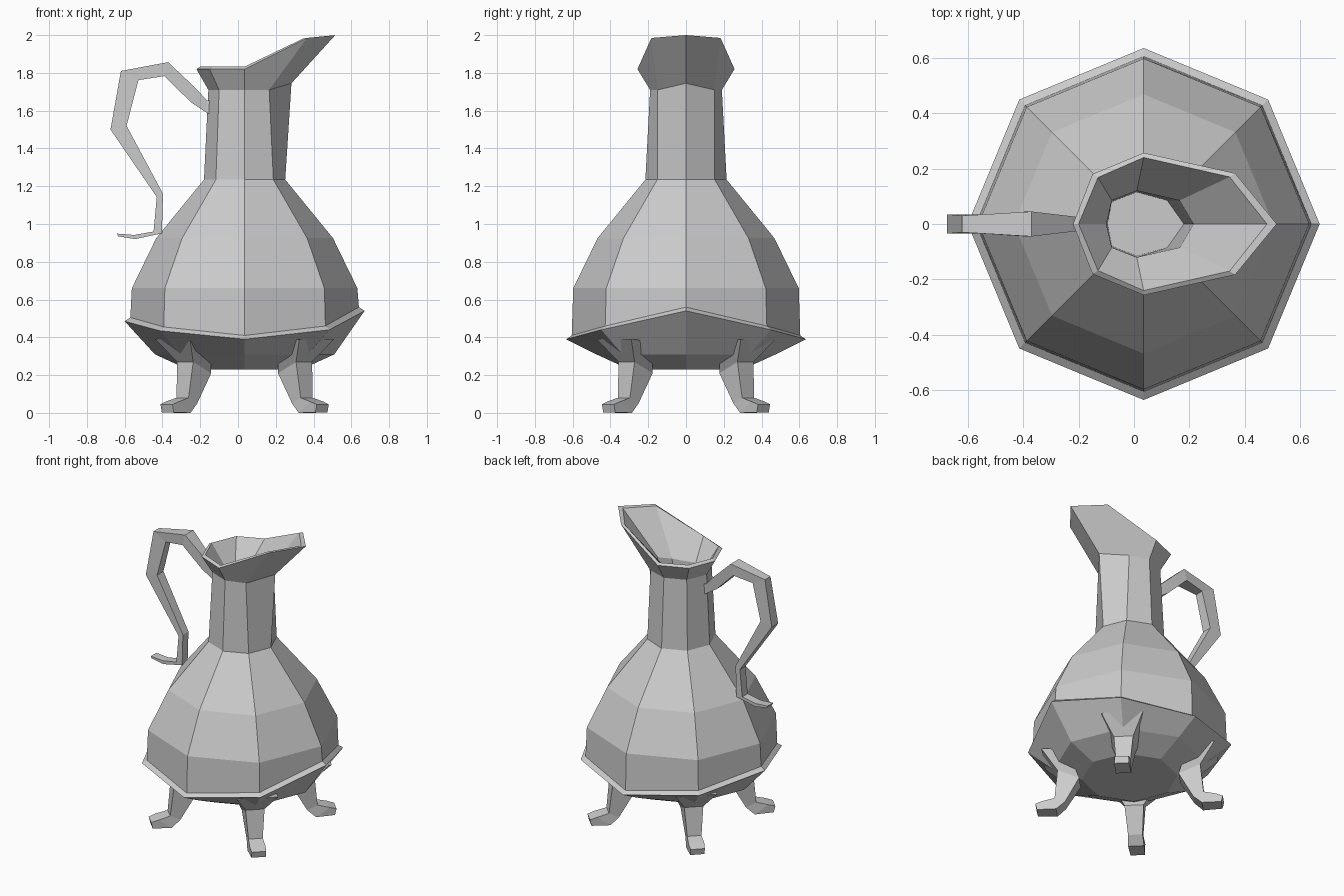
import bpy, bmesh, math

CX = 0.035  # axis of the vessel


def loft(name, rings, cap=True):
    """Skin a list of equal-length point rings with quads and close both ends."""
    bm = bmesh.new()
    loops = [[bm.verts.new(p) for p in ring] for ring in rings]
    n = len(loops[0])
    for a, b in zip(loops, loops[1:]):
        for i in range(n):
            j = (i + 1) % n
            bm.faces.new((a[i], a[j], b[j], b[i]))
    if cap:
        bm.faces.new(loops[0][::-1])
        bm.faces.new(loops[-1])
    bmesh.ops.recalc_face_normals(bm, faces=bm.faces)
    me = bpy.data.meshes.new(name)
    bm.to_mesh(me)
    bm.free()
    ob = bpy.data.objects.new(name, me)
    bpy.context.collection.objects.link(ob)
    return ob


def mirrored(half):
    """Complete an octagon from its five points between +x and -x."""
    return half + [(x, -y, z) for x, y, z in half[3:0:-1]]


def octagon(r, zs):
    if not isinstance(zs, list):
        zs = [zs] * 5
    return mirrored([(CX + r * math.cos(i * math.pi / 4),
                      r * math.sin(i * math.pi / 4), zs[i]) for i in range(5)])


# Vessel: wavy rim, faceted belly, neck, pouring lip and hollow mouth
rim = [0.54, 0.44, 0.39, 0.435, 0.485]
vessel = [
    octagon(0.30, 0.23),
    octagon(0.475, 0.31),
    octagon(0.635, rim),
    octagon(0.605, [z + 0.02 for z in rim]),
    octagon(0.597, 0.66),
    octagon(0.468, 0.925),
    octagon(0.215, 1.235),
    mirrored([(0.283, 0, 1.745), (0.165, 0.15, 1.71), (CX, 0.19, 1.71),
              (-0.10, 0.135, 1.71), (-0.157, 0, 1.71)]),
    mirrored([(0.515, 0, 2.0), (0.365, 0.183, 1.985), (CX, 0.257, 1.82),
              (-0.15, 0.18, 1.82), (-0.22, 0, 1.82)]),
    mirrored([(0.48, 0, 1.995), (0.345, 0.17, 1.982), (CX, 0.24, 1.833),
              (-0.13, 0.168, 1.833), (-0.20, 0, 1.833)]),
    mirrored([(0.215, 0, 1.73), (0.165, 0.085, 1.70), (0.01, 0.12, 1.70),
              (-0.08, 0.085, 1.70), (-0.10, 0, 1.70)]),
    mirrored([(0.18, 0, 1.30), (0.12, 0.085, 1.30), (0.01, 0.115, 1.30),
              (-0.08, 0.08, 1.30), (-0.095, 0, 1.30)]),
]
loft("vessel", vessel)

# Handle: outer point, inner point (x, z) and half width along the scroll
handle = [
    ((-0.13, 1.65), (-0.13, 1.57), 0.02),
    ((-0.165, 1.655), (-0.175, 1.595), 0.02),
    ((-0.225, 1.72), (-0.25, 1.645), 0.028),
    ((-0.37, 1.857), (-0.39, 1.783), 0.045),
    ((-0.62, 1.81), (-0.527, 1.762), 0.03),
    ((-0.675, 1.50), (-0.59, 1.52), 0.035),
    ((-0.43, 1.143), (-0.397, 1.16), 0.03),
    ((-0.447, 0.96), (-0.403, 0.95), 0.03),
    ((-0.55, 0.942), (-0.545, 0.92), 0.03),
    ((-0.64, 0.949), (-0.635, 0.935), 0.03),
]
loft("handle", [[(o[0], -w, o[1]), (o[0], w, o[1]), (i[0], w, i[1]), (i[0], -w, i[1])]
                for o, i, w in handle])

# Feet: outer (radius, z), inner (radius, z) and half width, from hip to toe
leg = [
    ((0.54, 0.39), (0.38, 0.38), 0.13),
    ((0.445, 0.27), (0.31, 0.21), 0.06),
    ((0.465, 0.08), (0.40, 0.05), 0.045),
    ((0.54, 0.06), (0.455, 0.0), 0.05),
    ((0.585, 0.045), (0.575, 0.003), 0.045),
]
for k, label in enumerate(("back_right", "back_left", "front_left", "front_right")):
    a = math.radians(45 + 90 * k)
    ob = loft(label + "_leg", [[(o[0], -w, o[1]), (o[0], w, o[1]),
                                (i[0], w, i[1]), (i[0], -w, i[1])] for o, i, w in leg])
    ob.location.x = CX
    ob.rotation_euler.z = a
